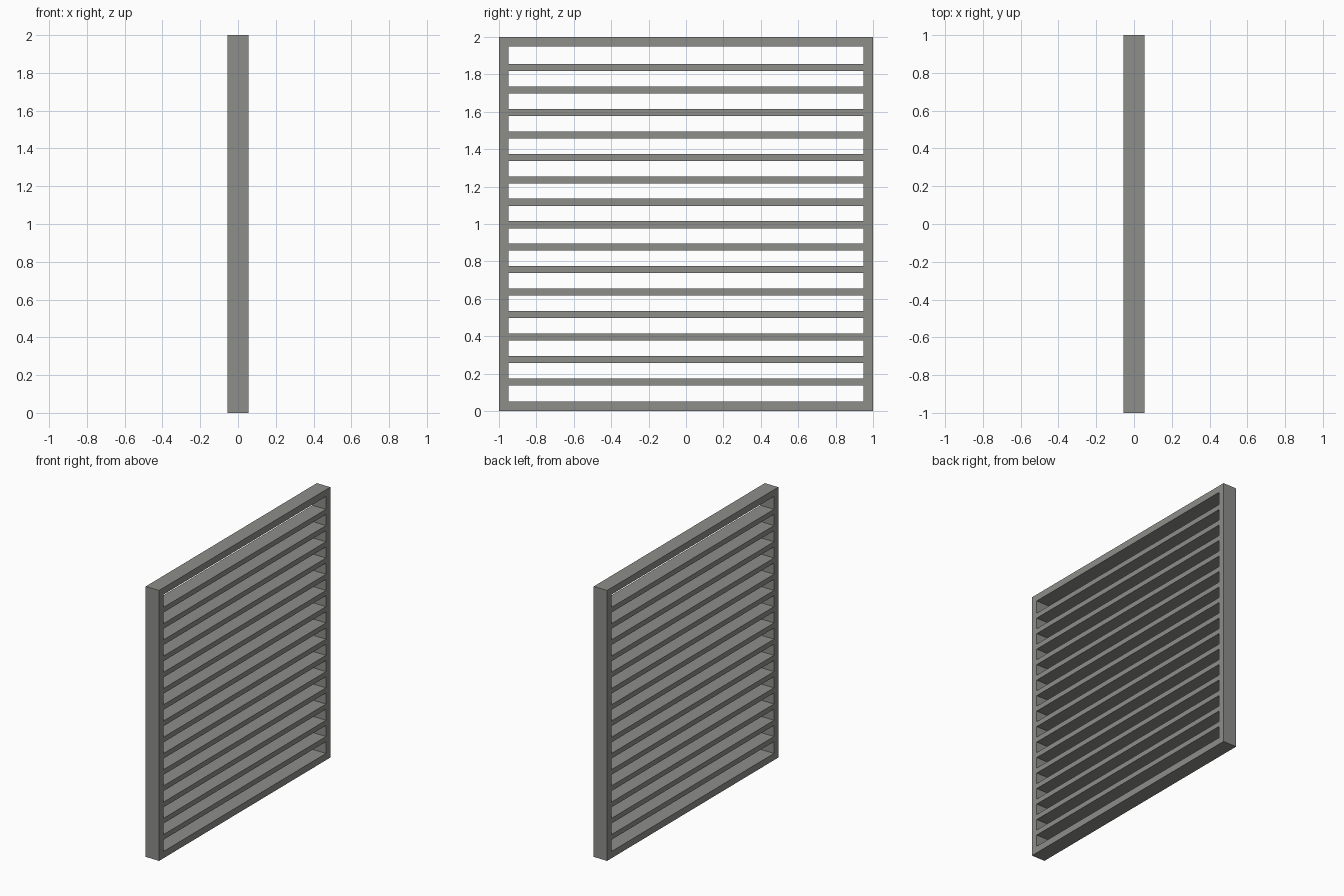
import bpy, bmesh
from mathutils import Matrix

if "Cube" in bpy.data.objects:
    bpy.data.objects.remove(bpy.data.objects["Cube"])

DEPTH, SIZE, RAIL = 0.11, 2.0, 0.05
SLATS, PITCH, FIRST_Z, SLAT_T = 15, 0.12, 0.156, 0.038

# Dark warm grey for all parts
paint = bpy.data.materials.new("dark_grey")
paint.diffuse_color = (0.27, 0.27, 0.255, 1)
paint.use_nodes = True
paint.node_tree.nodes["Principled BSDF"].inputs["Base Color"].default_value = paint.diffuse_color


def box_bmesh(size):
    bm = bmesh.new()
    bmesh.ops.create_cube(bm, size=1, matrix=Matrix.Diagonal((*size, 1)))
    return bm


def add_object(name, bm, z):
    bmesh.ops.recalc_face_normals(bm, faces=bm.faces)
    mesh = bpy.data.meshes.new(name)
    bm.to_mesh(mesh)
    bm.free()
    mesh.materials.append(paint)
    ob = bpy.data.objects.new(name, mesh)
    ob.location.z = z
    bpy.context.collection.objects.link(ob)
    return ob


# Outer frame: a slab with both broad faces inset and the opening bridged
bm = box_bmesh((DEPTH, SIZE, SIZE))
sides = [f for f in bm.faces if abs(f.normal.x) > 0.9]
bmesh.ops.inset_individual(bm, faces=sides, thickness=RAIL, use_even_offset=True)
rim = [e for f in sides for e in f.edges]
bmesh.ops.delete(bm, geom=sides, context='FACES_ONLY')
bmesh.ops.bridge_loops(bm, edges=rim)
add_object("frame", bm, SIZE / 2)

# Horizontal slats, flush with the frame and evenly spaced
for i in range(SLATS):
    bm = box_bmesh((DEPTH, SIZE - 2 * RAIL, SLAT_T))
    add_object(f"slat_{i + 1:02d}", bm, FIRST_Z + i * PITCH)
